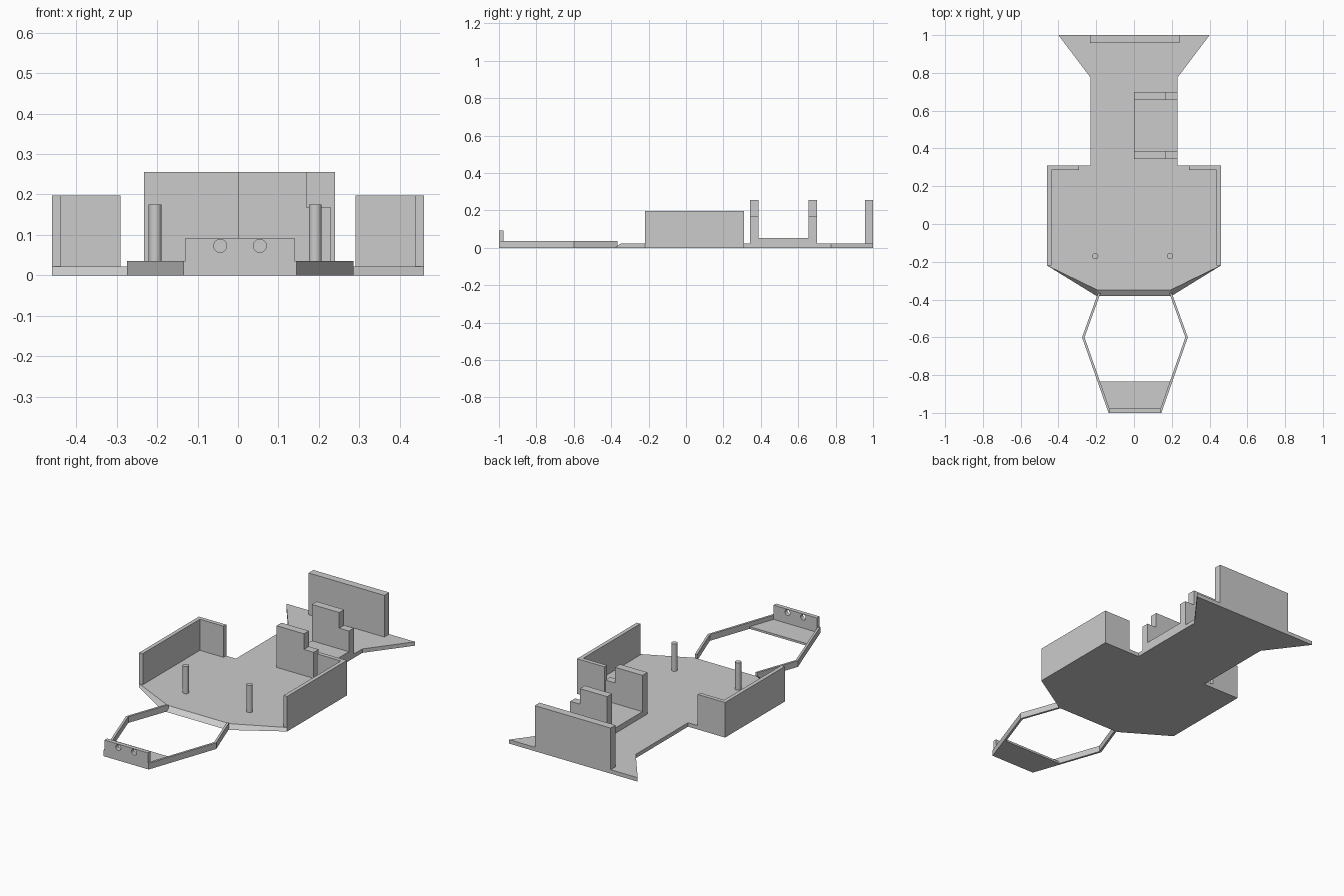
import bpy
import bmesh
from mathutils import Matrix

cube = bpy.data.objects.get("Cube")
if cube:
    bpy.data.objects.remove(cube, do_unlink=True)

grey = bpy.data.materials.new("plain grey")
grey.use_nodes = True
grey.diffuse_color = (0.6, 0.6, 0.6, 1)
grey.node_tree.nodes["Principled BSDF"].inputs["Base Color"].default_value = grey.diffuse_color

DECK = 0.022      # deck thickness
RING_X = 0.005    # centre line of the front frame


def finish(name, bm):
    bmesh.ops.recalc_face_normals(bm, faces=bm.faces)
    mesh = bpy.data.meshes.new(name)
    bm.to_mesh(mesh)
    bm.free()
    mesh.materials.append(grey)
    obj = bpy.data.objects.new(name, mesh)
    bpy.context.collection.objects.link(obj)
    return obj


def prism(name, outline, z0, z1, place=None):
    """Extrude a flat outline from z0 to z1, optionally turned by a matrix."""
    bm = bmesh.new()
    face = bm.faces.new([bm.verts.new((x, y, z0)) for x, y in outline])
    out = bmesh.ops.extrude_face_region(bm, geom=[face])
    top = [v for v in out["geom"] if isinstance(v, bmesh.types.BMVert)]
    bmesh.ops.translate(bm, verts=top, vec=(0, 0, z1 - z0))
    if place:
        bm.transform(place)
    return finish(name, bm)


def box(name, x0, x1, y0, y1, z0, z1):
    return prism(name, [(x0, y0), (x1, y0), (x1, y1), (x0, y1)], z0, z1)


def cylinder(name, radius, depth, matrix):
    bm = bmesh.new()
    bmesh.ops.create_cone(bm, cap_ends=True, segments=32, radius1=radius,
                          radius2=radius, depth=depth, matrix=matrix)
    return finish(name, bm)


# Deck with flared tail; its front edge is bevelled upward
half = [(0.40, 1), (0.23, 0.775), (0.23, 0.31), (0.46, 0.31), (0.46, -0.22), (0.20, -0.38)]
deck = prism("deck", half + [(-x, y) for x, y in reversed(half)], 0, DECK)
for v in deck.data.vertices:
    if v.co.y < -0.37 and v.co.z > 0.01:
        v.co.x *= 0.96
        v.co.y = -0.35

# Side walls with return walls, support pegs and front frame rails
for side, label in ((1, "left"), (-1, "right")):
    wall = [(0.46, -0.22), (0.46, 0.31), (0.29, 0.31), (0.29, 0.287), (0.438, 0.287), (0.438, -0.22)]
    prism(label + "_side_wall", [(side * x, y) for x, y in wall], 0, 0.197)

    peg = cylinder(label + "_peg", 0.016, 0.165,
                   Matrix.Translation((side * 0.198 - 0.007, -0.17, 0.0925)))
    bpy.context.view_layer.objects.active = peg
    bpy.ops.object.select_all(action="DESELECT")
    peg.select_set(True)
    bpy.ops.object.shade_smooth_by_angle()

    outer = [(0.195, -0.365), (0.28, -0.6), (0.14, -1)]
    inner = [(x - 0.013, y) for x, y in reversed(outer)]
    prism(label + "_frame_rail", [(RING_X + side * x, y) for x, y in outer + inner], 0, 0.035)

# Thin pad closing the front of the frame
pad = [(0.195, -0.835), (0.138, -0.998)]
prism("front_pad", [(RING_X + x, y) for x, y in pad]
      + [(RING_X - x, y) for x, y in reversed(pad)], 0, 0.012)

# Front plate with two round holes
plate = box("front_plate", -0.13, 0.14, -1, -0.977, 0, 0.092)
for x in (-0.044, 0.054):
    cutter = cylinder("hole_cutter", 0.016, 0.1,
                      Matrix.Translation((x, -0.99, 0.073)) @ Matrix.Rotation(1.5708, 4, "X"))
    cutter.hide_render = True
    mod = plate.modifiers.new("hole", "BOOLEAN")
    mod.object = cutter
    mod.solver = "EXACT"
    bpy.context.view_layer.objects.active = plate
    bpy.ops.object.modifier_apply(modifier=mod.name)
    bpy.data.objects.remove(cutter, do_unlink=True)

# Bracket: raised floor with a stepped upright at each end
box("bracket_floor", 0, 0.23, 0.343, 0.70, 0, 0.052)
step = [(0, 0), (0.23, 0), (0.23, 0.168), (0.17, 0.168), (0.17, 0.256), (0, 0.256)]
for y, label in ((0.387, "front"), (0.70, "rear")):
    prism(label + "_bracket_upright", step, 0, 0.044,
          Matrix.Translation((0, y, 0)) @ Matrix.Rotation(1.5708, 4, "X"))

# Tall tail plate
box("tail_plate", -0.232, 0.24, 0.957, 1, 0, 0.256)
